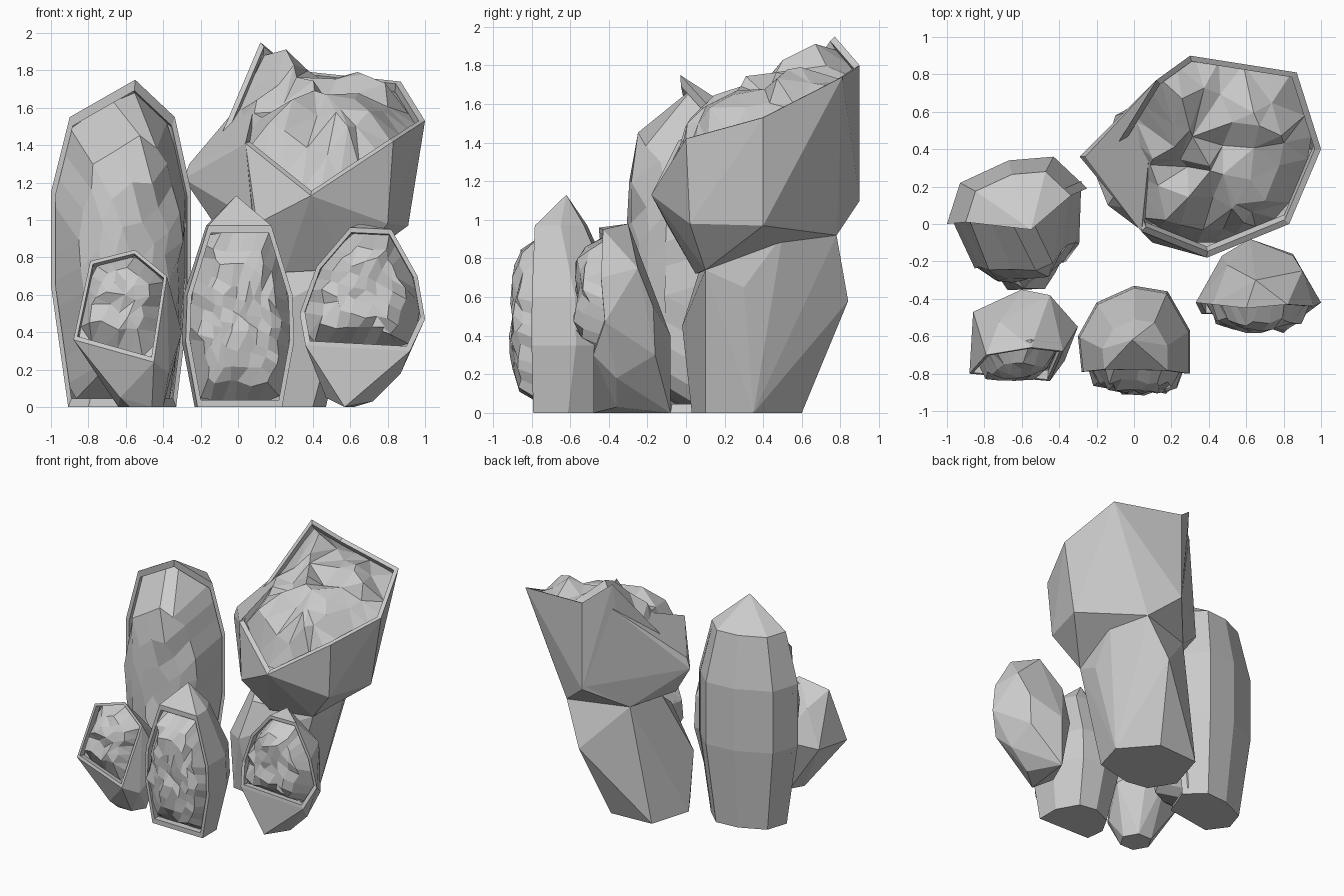
import bpy, bmesh, math, random
from mathutils import Vector

random.seed(4)
if "Cube" in bpy.data.objects:
    bpy.data.objects.remove(bpy.data.objects["Cube"])

stone = bpy.data.materials.new("pale_grey_stone")
stone.use_nodes = True
grey = (0.6, 0.6, 0.6, 1)
stone.diffuse_color = grey
stone.node_tree.nodes["Principled BSDF"].inputs["Base Color"].default_value = grey


def finish(bm, name):
    bmesh.ops.recalc_face_normals(bm, faces=bm.faces)
    mesh = bpy.data.meshes.new(name)
    bm.to_mesh(mesh)
    bm.free()
    mesh.materials.append(stone)
    bpy.context.collection.objects.link(bpy.data.objects.new(name, mesh))


def hull(points):
    bm = bmesh.new()
    for p in points:
        bm.verts.new(p)
    out = bmesh.ops.convex_hull(bm, input=bm.verts)
    junk = {g for g in out["geom_interior"] + out["geom_unused"] if isinstance(g, bmesh.types.BMVert)}
    bmesh.ops.delete(bm, geom=list(junk), context="VERTS")
    bmesh.ops.dissolve_limit(bm, angle_limit=0.03, verts=bm.verts, edges=bm.edges)
    return bm


def ring(cx, cy, r, z, n):
    return [(cx + r * math.cos(math.tau * i / n), cy + r * math.sin(math.tau * i / n), z) for i in range(n)]


def layers(plan, cx, cy, levels):
    """Stack scaled copies of a plan outline."""
    return [(cx + (x - cx) * s, cy + (y - cy) * s, z) for z, s in levels for x, y in plan]


def bridge(bm, a, b):
    n = len(a)
    for i in range(n):
        bm.faces.new((a[i], a[(i + 1) % n], b[(i + 1) % n], b[i]))


def around(loop, turn):
    """Point at a fraction of the way around a closed loop."""
    n = len(loop)
    lengths = [(loop[(i + 1) % n] - loop[i]).length for i in range(n)]
    d, i = (turn % 1) * sum(lengths), 0
    while i < n - 1 and d > lengths[i]:
        d -= lengths[i]
        i += 1
    return loop[i].lerp(loop[(i + 1) % n], d / lengths[i])


def geode(name, mouth, body, normal, bulge, jitter, cells, rim=0.92, power=4, groove=0.05, sharp=False):
    """Faceted shell, opened between the mouth points, with a lumpy crystal filling."""
    normal = Vector(normal).normalized()
    bm = hull(mouth + body)
    lips = {v for v in bm.verts if any((v.co - Vector(p)).length < 0.001 for p in mouth)}
    lid = [f for f in bm.faces if all(v in lips for v in f.verts)]
    bmesh.ops.delete(bm, geom=lid, context="FACES")
    edge = {v for e in bm.edges if e.is_boundary for v in e.verts}
    mid = sum((v.co for v in edge), Vector()) / len(edge)
    u = normal.orthogonal().normalized()
    w = normal.cross(u)
    loop = sorted(edge, key=lambda v: math.atan2((v.co - mid).dot(w), (v.co - mid).dot(u)))

    # Rim and groove inside the opening
    inner = [bm.verts.new(mid + (v.co - mid) * rim) for v in loop]
    deep = [bm.verts.new(v.co - normal * groove) for v in inner]
    base = [v.co.copy() for v in deep]
    bridge(bm, loop, inner)
    bridge(bm, inner, deep)
    finish(bm, name + "_shell")

    # Crystal dome: a square grid wrapped onto the opening
    bm = bmesh.new()
    centre = mid - normal * groove
    grid = []
    for i in range(cells + 1):
        row = []
        for j in range(cells + 1):
            a, b = 2 * i / cells - 1, 2 * j / cells - 1
            r = max(abs(a), abs(b))
            if r == 0:
                angle = 0
            elif abs(a) > abs(b):
                angle = math.pi / 4 * b / a + (math.pi if a < 0 else 0)
            else:
                angle = math.pi / 2 - math.pi / 4 * a / b + (math.pi if b < 0 else 0)
            p = around(base, angle / math.tau)
            lift = (bulge + groove) * max(0, 1 - r ** power) ** 0.6
            shake = Vector([random.uniform(-1, 1) for _ in range(3)]) * jitter * (r < 0.99)
            row.append(bm.verts.new(centre + (p - centre) * r + normal * lift + shake))
        grid.append(row)
    for i in range(cells):
        for j in range(cells):
            bm.faces.new((grid[i][j], grid[i + 1][j], grid[i + 1][j + 1], grid[i][j + 1]))
    if sharp:
        bmesh.ops.triangulate(bm, faces=bm.faces)
    finish(bm, name + "_crystals")


# Tall rock at the right rear
levels = [(0, 0.77), (0.65, 1), (1.15, 1), (1.55, 0.75)]
tall_mouth = layers([(-1, 0), (-0.25, 0.19)], -0.6, 0.04, levels)
tall_back = layers([(-0.93, 0.22), (-0.67, 0.34), (-0.43, 0.36)], -0.6, 0.04, levels)
geode("tall_rock", tall_mouth + [(-0.55, -0.03, 1.75), (-0.8, -0.14, 0), (-0.42, -0.08, 0)], tall_back,
      (0.2, -1, 0), 0.34, 0.018, 8, rim=0.94)

# Middle front rock
levels = [(0, 0.78), (0.35, 1), (0.6, 0.97), (0.97, 0.58)]
middle_mouth = layers([(-0.28, -0.79), (0.3, -0.8)], 0.01, -0.76, levels)
middle_back = layers([(-0.3, -0.6), (-0.2, -0.42), (0, -0.33), (0.18, -0.36), (0.3, -0.57)], 0.01, -0.76, levels)
geode("middle_rock", middle_mouth, middle_back + [(-0.01, -0.62, 1.13)], (0, -1, 0), 0.11, 0.018, 10)

# Small rock at the front right
small_mouth = [(-0.88, -0.8, 0.36), (-0.79, -0.7, 0.78), (-0.55, -0.66, 0.84), (-0.38, -0.68, 0.7),
               (-0.45, -0.84, 0.24)]
small_back = [(-0.3, -0.55, 0.4), (-0.37, -0.73, 0.18), (-0.63, -0.74, 0.05), (-0.86, -0.47, 0.4),
              (-0.6, -0.35, 0.45), (-0.45, -0.38, 0.5), (-0.72, -0.52, 0.68)]
geode("small_rock", small_mouth, small_back + ring(-0.52, -0.6, 0.12, 0, 6),
      (-0.1, -1, 0.3), 0.07, 0.025, 6, sharp=True)

# Side rock at the front left
side_mouth = [(0.36, -0.48, 0.33), (0.33, -0.42, 0.5), (0.42, -0.43, 0.75), (0.6, -0.45, 0.96),
              (0.82, -0.43, 0.95), (0.96, -0.44, 0.7), (1, -0.42, 0.47), (0.92, -0.48, 0.3)]
side_back = [(0.57, -0.48, 0), (0.47, -0.36, 0.05), (0.62, -0.08, 0), (0.72, -0.36, 0.03),
             (0.87, -0.36, 0.18), (0.85, -0.16, 0.3), (0.85, -0.17, 0.55), (0.62, -0.08, 0.4),
             (0.47, -0.17, 0.45), (0.5, -0.22, 0.75), (0.9, -0.25, 0.75), (0.65, -0.3, 0.98)]
geode("side_rock", side_mouth, side_back, (0, -1, 0.1), 0.12, 0.02, 8)

# Lower half of the leaning rock
foot = [(-0.2, 0.25, 0), (-0.1, 0.58, 0), (0.25, 0.6, 0), (0.47, 0.35, 0), (0.4, 0.1, 0), (0.1, 0.03, 0),
        (-0.08, 0.06, 0), (-0.14, 0.1, 0.42), (0.02, -0.02, 0.45), (0.5, 0.37, 0.4), (0.37, 0.84, 0.58),
        (0.62, 0.3, 0.65), (0.08, 0.07, 0.74), (0.52, 0.78, 0.92), (0.06, 0.63, 0.92),
        (0.0, 0.3, 0.9), (0.65, 0.5, 0.92), (0.6, 0.1, 0.74)]
finish(hull(foot), "leaning_rock_foot")

# Upper half of the leaning rock, open on top
head_mouth = [(0.39, -0.18, 1.13), (0.83, 0, 1.42), (1, 0.4, 1.53), (0.87, 0.81, 1.74),
              (0.3, 0.9, 1.8), (0.12, 0.77, 1.95), (-0.1, 0.41, 1.43), (0.04, -0.04, 1.41)]
head_back = [(-0.1, 0.3, 0.97), (0.25, 0.05, 0.72), (0.6, 0.1, 0.74), (0.91, 0.4, 0.97), (0.52, 0.78, 0.92),
             (0.06, 0.63, 0.92), (0.3, 0.9, 1.1), (0.1, -0.1, 0.98), (0.8, 0.02, 0.98)]
geode("leaning_rock_head", head_mouth, head_back, (0.1, -0.62, 1), 0.13, 0.06, 7, rim=0.94, sharp=True)

# Wedge jutting from the right of the upper half
wedge = [(-0.29, 0.36, 1.22), (-0.26, 0.36, 1.3), (-0.1, 0.41, 1.43), (0.04, -0.04, 1.41),
         (0.12, 0.77, 1.75), (-0.12, 0.3, 0.97), (0.08, -0.08, 1.0), (0.29, 0.89, 1.12), (0.06, 0.63, 0.92)]
finish(hull(wedge), "leaning_rock_wedge")
